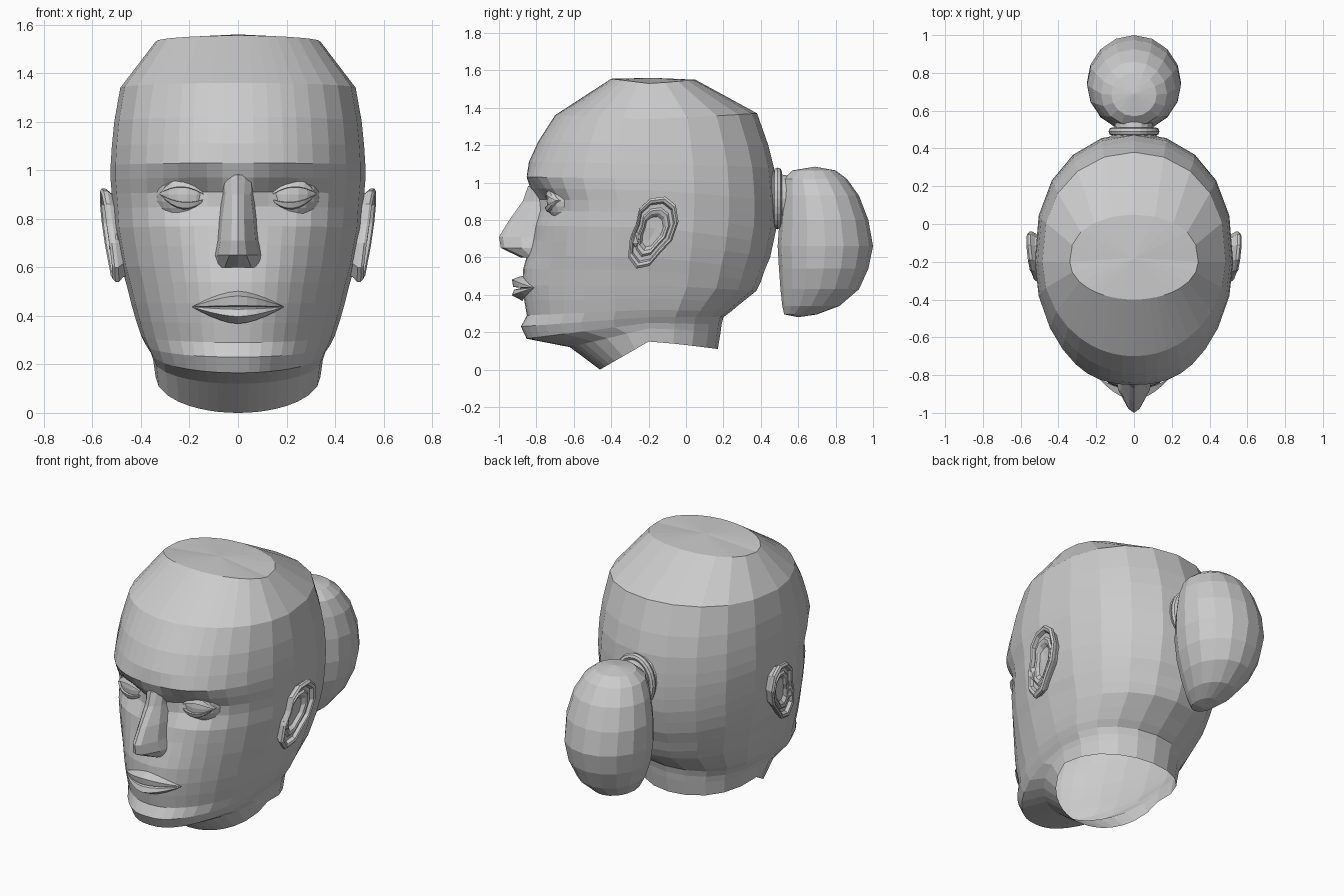
import bpy, bmesh
from math import sin, cos, pi, radians, exp, sqrt

if "Cube" in bpy.data.objects:
    bpy.data.objects.remove(bpy.data.objects["Cube"])


def finish(name, bm):
    bmesh.ops.recalc_face_normals(bm, faces=bm.faces)
    me = bpy.data.meshes.new(name)
    bm.to_mesh(me)
    bm.free()
    ob = bpy.data.objects.new(name, me)
    bpy.context.collection.objects.link(ob)
    return ob


def loft(name, rings, closed=True, start=None, end=None):
    """Skin a list of point rows; start / end are optional cap centre points."""
    bm = bmesh.new()
    rows = [[bm.verts.new(p) for p in r] for r in rings]
    n = len(rows[0])
    span = range(n if closed else n - 1)
    for a, b in zip(rows, rows[1:]):
        for i in span:
            j = (i + 1) % n
            bm.faces.new((a[i], a[j], b[j], b[i]))
    for row, tip in ((rows[0], start), (rows[-1], end)):
        if tip:
            v = bm.verts.new(tip)
            for i in range(n if closed else n - 1):
                bm.faces.new((row[i], row[(i + 1) % n], v))
    return finish(name, bm)


# Head shell: z front, z side, z back, y front, y back, half width
SHELL = [
    (1.555, 1.53, 1.55, -.40, .05, .34), (1.36, 1.34, 1.37, -.70, .38, .485),
    (1.22, 1.20, 1.20, -.79, .44, .51), (1.11, 1.10, 1.08, -.84, .47, .52),
    (1.03, 1.02, .98, -.85, .48, .525), (.97, .96, .90, -.835, .485, .525),
    (.91, .90, .82, -.81, .485, .52), (.85, .84, .74, -.80, .48, .515),
    (.77, .76, .67, -.81, .465, .51), (.69, .68, .60, -.825, .45, .495),
    (.61, .60, .53, -.85, .42, .48), (.54, .53, .47, -.87, .40, .46),
    (.45, .45, .42, -.875, .375, .44), (.37, .38, .36, -.865, .30, .42),
    (.29, .32, .31, -.85, .24, .40), (.23, .28, .28, -.88, .20, .38),
    (.165, .25, .24, -.85, .19, .36), (.12, .22, .20, -.62, .185, .35),
    (0, .15, .11, -.46, .17, .34)]
HALF = [0, 7, 14, 21, 28, 36, 46, 58, 74, 90, 106, 124, 142, 161, 180]
ANGLES = HALF + [360 - a for a in HALF[-2:0:-1]]
MID = -.2
# Face relief: x, z, x spread, z spread, push in y
RELIEF = [(.18, .90, .09, .055, .055), (.25, 1.01, .12, .03, -.025),
          (.29, .74, .09, .06, -.015), (.31, .50, .08, .10, .02),
          (.10, .21, .06, .05, -.01)]


def shell_ring(zf, zs, zb, yf, yb, w):
    ring = []
    for a in ANGLES:
        c, x = cos(radians(a)), w * sin(radians(a))
        if c >= 0:
            y, z = MID + (yf - MID) * c, zs + (zf - zs) * c
            for rx, rz, sx, sz, push in RELIEF:
                y += push * exp(-((abs(x) - rx) / sx) ** 2 / 2 - ((z - rz) / sz) ** 2 / 2)
        else:
            y, z = MID + (yb - MID) * (-c) ** .8, zs - (zb - zs) * c
        ring.append((x, y, z))
    return ring


loft("head", [shell_ring(*s) for s in SHELL], start=(0, -.18, 1.56))

# Nose: z, ridge y, ridge half width, base half width
NOSE = [(.98, -.84, .03, .07), (.90, -.868, .025, .065), (.80, -.94, .025, .08),
        (.71, -.995, .028, .09), (.65, -.985, .035, .105), (.60, -.88, .055, .10)]
loft("nose", [[(-b, -.77, z), (-b * .8, -.77 + (y + .77) * .5, z), (-r, y + .015, z), (0, y - .005, z),
               (r, y + .015, z), (b * .8, -.77 + (y + .77) * .5, z), (b, -.77, z)]
              for z, y, r, b in NOSE], start=(0, -.77, 1.0), end=(0, -.77, .60))

# Lips: height above the mouth line and forward push
rows = []
for dz, push in ((.065, -.005), (.045, .052), (.005, .045), (0, 0), (-.01, .04), (-.04, .052), (-.07, -.005)):
    row = []
    for i in range(11):
        u = i / 5 - 1
        k = 1 - abs(u) ** 1.6
        x = .19 * u
        y = MID - .675 * sqrt(1 - (x / .44) ** 2) - push * k - .004
        row.append((x, y, .437 + dz * k))
    rows.append(row)
loft("lips", rows, closed=False)

# Eyes and eyelids
for side, label in ((1, "left"), (-1, "right")):
    bm = bmesh.new()
    bmesh.ops.create_uvsphere(bm, u_segments=20, v_segments=14, radius=.13)
    bmesh.ops.translate(bm, verts=bm.verts, vec=(side * .21, -.615, .90))
    finish(label + "_eyeball", bm)
    for up, lid in ((1, "upper"), (-1, "lower")):
        rows = []
        for h, rad in ((.03, .129), (.032, .142), (.06, .140), (.07, .12)):
            row = []
            for i in range(9):
                u = i / 4 - 1
                dx = .015 + .1 * u
                dz = up * h * (1 - u * u) * (1.15 if up > 0 else .85)
                y = -.615 - sqrt(max(rad ** 2 - dx ** 2 - dz ** 2, 0))
                row.append((side * (.21 + dx), y, .895 + dz + .008 * u))
            rows.append(row)
        loft(label + "_" + lid + "_eyelid", rows, closed=False)

# Ears: outline in y, z, skinned from root to rim to inner bowl
EAR = [(-.265, .78), (-.25, .86), (-.19, .915), (-.11, .925), (-.055, .88), (-.04, .79),
       (-.075, .69), (-.14, .62), (-.195, .555), (-.265, .54), (-.31, .60), (-.30, .70)]


def ear_ring(side, scale, x):
    ring = []
    for y, z in EAR:
        yy, zz = -.18 + (y + .18) * scale, .74 + (z - .74) * scale
        ring.append((side * (x + .11 * (zz - .74) + .09 * (yy + .18)), yy, zz))
    return ring


for side, label in ((1, "left"), (-1, "right")):
    prof = [(.8, .44), (.9, .50), (1, .52), (1, .535), (.93, .545), (.85, .54), (.8, .52),
            (.68, .52), (.62, .53), (.52, .525), (.42, .505)]
    loft(label + "_ear", [ear_ring(side, s, x) for s, x in prof],
         end=(side * .50, -.19, .72))
    # small flap in front of the ear canal
    bm = bmesh.new()
    bmesh.ops.create_icosphere(bm, subdivisions=1, radius=1)
    bmesh.ops.scale(bm, verts=bm.verts, vec=(.03, .025, .05))
    bmesh.ops.translate(bm, verts=bm.verts, vec=(side * .505, -.27, .70))
    finish(label + "_ear_flap", bm)

# Hair bun: z, y near the head, y at the back, half width
BUN = [(1.065, .57, .80, .12), (1.02, .52, .86, .175), (.93, .51, .925, .22), (.80, .50, .975, .248),
       (.66, .49, 1.0, .25), (.54, .497, .975, .23), (.43, .505, .925, .185), (.34, .515, .82, .12),
       (.295, .525, .70, .06)]
loft("hair_bun", [[(w * sin(a), (y0 + y1) / 2 + (y1 - y0) / 2 * cos(a), z)
                   for a in [2 * pi * i / 16 for i in range(16)]]
                  for z, y0, y1, w in BUN], start=(0, .69, 1.085), end=(0, .60, .28))

# Hair tie and the gathered hair passing through it
rings = []
for i in range(24):
    a = 2 * pi * i / 24
    rings.append([((.115 + .02 * cos(b)) * sin(a), .49 + .022 * sin(b), .915 + (.145 + .02 * cos(b)) * cos(a))
                  for b in [2 * pi * j / 8 for j in range(8)]])
loft("hair_tie", rings + rings[:1])
loft("gathered_hair", [[(r * .8 * sin(a), y, .915 + r * cos(a)) for a in [2 * pi * i / 16 for i in range(16)]]
                       for y, r in ((.44, .18), (.48, .14), (.50, .13), (.56, .12))])
